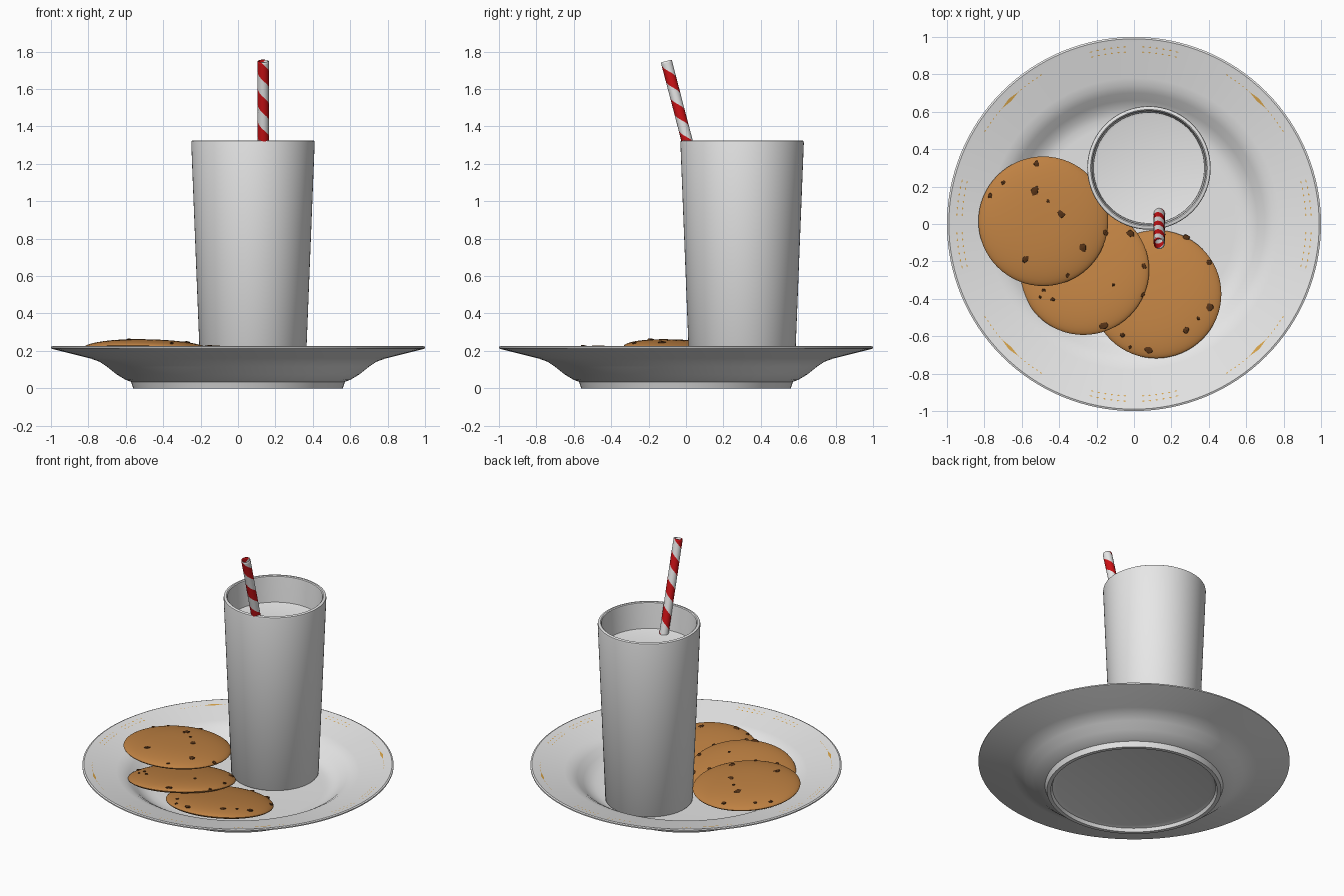
import bpy, bmesh, math, random
from mathutils import Vector, Matrix

random.seed(4)
cube = bpy.data.objects.get("Cube")
if cube:
    bpy.data.objects.remove(cube, do_unlink=True)


def material(name, rgb):
    m = bpy.data.materials.new(name)
    m.use_nodes = True
    m.diffuse_color = (*rgb, 1)
    m.node_tree.nodes["Principled BSDF"].inputs["Base Color"].default_value = (*rgb, 1)
    return m


WHITE = material("white", (0.8, 0.8, 0.8))
RED = material("straw red", (0.62, 0.006, 0.008))
BISCUIT = material("biscuit brown", (0.52, 0.22, 0.055))
CHOCOLATE = material("dark chocolate", (0.09, 0.032, 0.008))
GOLD = material("gold", (0.7, 0.38, 0.07))


def finish(name, bm, mats, smooth=True, angle=35):
    bmesh.ops.recalc_face_normals(bm, faces=bm.faces)
    mesh = bpy.data.meshes.new(name)
    bm.to_mesh(mesh)
    bm.free()
    for m in mats:
        mesh.materials.append(m)
    ob = bpy.data.objects.new(name, mesh)
    bpy.context.collection.objects.link(ob)
    if smooth:
        bpy.ops.object.select_all(action="DESELECT")
        ob.select_set(True)
        bpy.context.view_layer.objects.active = ob
        bpy.ops.object.shade_smooth_by_angle(angle=math.radians(angle))
    return ob


def lathe(name, profile, mat, steps=96):
    """Spin (radius, height) points around the z axis."""
    bm = bmesh.new()
    verts = [bm.verts.new((r, 0, z)) for r, z in profile]
    edges = [bm.edges.new(pair) for pair in zip(verts, verts[1:])]
    bmesh.ops.spin(bm, geom=verts + edges, cent=(0, 0, 0), axis=(0, 0, 1),
                   angle=math.tau, steps=steps)
    bmesh.ops.remove_doubles(bm, verts=bm.verts, dist=0.0005)
    return finish(name, bm, [mat])


# Plate: underside with foot ring, then rim, well and floor
lathe("plate", [
    (0, 0.03), (0.5, 0.03), (0.525, 0.022), (0.535, 0), (0.56, 0), (0.572, 0.035),
    (0.6, 0.045), (0.65, 0.075), (0.7, 0.115), (0.74, 0.142), (0.79, 0.16),
    (0.99, 0.21), (1, 0.214), (1, 0.222), (0.99, 0.226), (0.97, 0.221),
    (0.78, 0.18), (0.74, 0.17), (0.7, 0.146), (0.66, 0.112), (0.62, 0.085),
    (0.58, 0.073), (0.54, 0.07), (0, 0.07)], WHITE, 128)

# Tumbler and the milk in it
GLASS_AT = (0.08, 0.3, 0)
glass = lathe("glass", [
    (0, 0.072), (0.275, 0.072), (0.281, 0.08), (0.33, 1.312), (0.328, 1.322),
    (0.322, 1.326), (0.312, 1.326), (0.306, 1.321), (0.304, 1.31),
    (0.262, 0.11), (0, 0.11)], WHITE)
milk = lathe("milk", [(0, 0.112), (0.261, 0.112), (0.297, 1.142), (0.285, 1.138),
                      (0, 1.138)], WHITE)
glass.location = milk.location = GLASS_AT

# Straw: twisted tube, half of its columns red so they form a spiral
SIDES, LENGTH, PITCH, RADIUS = 16, 0.692, 0.18, 0.025
ROWS = 60
bm = bmesh.new()
rings = []
for i in range(ROWS + 1):
    s = LENGTH * i / ROWS
    twist = math.radians(10) - math.tau * s / PITCH
    rings.append([bm.verts.new((RADIUS * math.cos(twist + math.tau * k / SIDES),
                                RADIUS * math.sin(twist + math.tau * k / SIDES), s))
                  for k in range(SIDES)])
for low, high in zip(rings, rings[1:]):
    for k in range(SIDES):
        n = (k + 1) % SIDES
        face = bm.faces.new((low[k], low[n], high[n], high[k]))
        face.material_index = int(k < SIDES // 2)
straw = finish("straw", bm, [WHITE, RED])
straw.location = (0.135, 0.069, 1.08)
straw.rotation_euler.x = math.radians(14.6)
wall = straw.modifiers.new("wall", "SOLIDIFY")
wall.thickness = 0.005

# Cookies: domed discs leaning on each other, with chips set in the top
R = 0.347


def dome(r):
    return -0.005 + 0.05 * max(0, 1 - (r / R) ** 2.5) ** 0.6


def base(r):
    return -0.005 - 0.03 * max(0, 1 - (r / R) ** 4) ** 0.5


radii = [R * math.sin(math.pi / 2 * i / 14) for i in range(15)]
cookie_profile = [(r, base(r)) for r in radii] + [(r, dome(r)) for r in reversed(radii[:-1])]


def cookie(name, centre, lean, chips):
    normal = Vector((*lean, 1)).normalized()
    turn = Vector((0, 0, 1)).rotation_difference(normal).to_matrix().to_4x4()
    place = Matrix.Translation(centre) @ turn
    lathe(name, cookie_profile, BISCUIT, 64).matrix_world = place
    bm = bmesh.new()
    for x, y, size in chips:
        dx, dy = x / 100 - centre[0], y / 100 - centre[1]
        r = min(math.hypot(dx, dy), R * 0.985)
        a = math.atan2(dy, dx)
        spot = Matrix.Translation((r * math.cos(a), r * math.sin(a), dome(r)))
        spin = Matrix.Rotation(random.uniform(0, math.tau), 4, "Z")
        shape = Matrix.Diagonal((size / 1000, size / 1300, 0.007, 1))
        new = bmesh.ops.create_icosphere(bm, subdivisions=1, radius=1,
                                         matrix=spot @ spin @ shape)
        for v in new["verts"]:
            v.co += Vector((random.uniform(-1, 1), random.uniform(-1, 1), 0)) * size / 6000
    finish(name + "_chips", bm, [CHOCOLATE], smooth=False).matrix_world = place


cookie("top_cookie", (-0.485, 0.015, 0.212), (0.02, 0.06), [
    (-52, 32, 22), (-70, 22, 15), (-77, 15, 17), (-53, 17.5, 28), (-46, 12, 12),
    (-39, 5, 26), (-27.5, -13, 27), (-15.5, -4.5, 20), (-58, -19, 22), (-35.5, -27.5, 14)])
cookie("middle_cookie", (-0.265, -0.25, 0.15), (-0.1, 0.17), [
    (-2, -5.5, 27), (5.5, -23, 17), (5.5, -38.5, 14), (-10.5, -33.5, 10), (-16, -55, 28),
    (-43, -41, 14), (-48, -36, 12), (-50, -39.5, 10), (-56.5, -30.5, 20)])
cookie("bottom_cookie", (0.12, -0.375, 0.136), (-0.03, 0.165), [
    (28, -7, 24), (40, -20.5, 19), (40.5, -45, 26), (34.5, -51, 12), (28, -57.5, 22),
    (8, -68, 27), (-2, -66.5, 12), (-6, -60, 16), (15.5, -6, 18)])


# Gold trim: thin flecks lying on the sloped rim
def rim_point(radius, degrees):
    a = math.radians(degrees)
    height = 0.18 + (radius - 0.78) * 0.216 + 0.001
    return Vector((radius * math.cos(a), radius * math.sin(a), height))


def fleck(bm, radius, degrees, half_turn, half_width):
    corners = [(0, -half_turn), (half_width, 0), (0, half_turn), (-half_width, 0)]
    bm.faces.new([bm.verts.new(rim_point(radius + dr, degrees + da)) for dr, da in corners])


bm = bmesh.new()
for quarter in range(0, 360, 90):
    fleck(bm, 0.938, quarter + 45, 4, 0.009)
    for side in (-1, 1):
        for step in range(6):
            fleck(bm, 0.938, quarter + 45 + side * (5 + step * 1.6), 0.4, 0.003)
            for radius in (0.92, 0.948):
                fleck(bm, radius, quarter + side * (3 + step * 2.2), 0.5, 0.004)
trim = finish("gold_trim", bm, [GOLD], smooth=False)
for poly in trim.data.polygons:
    if poly.normal.z < 0:
        poly.flip()
